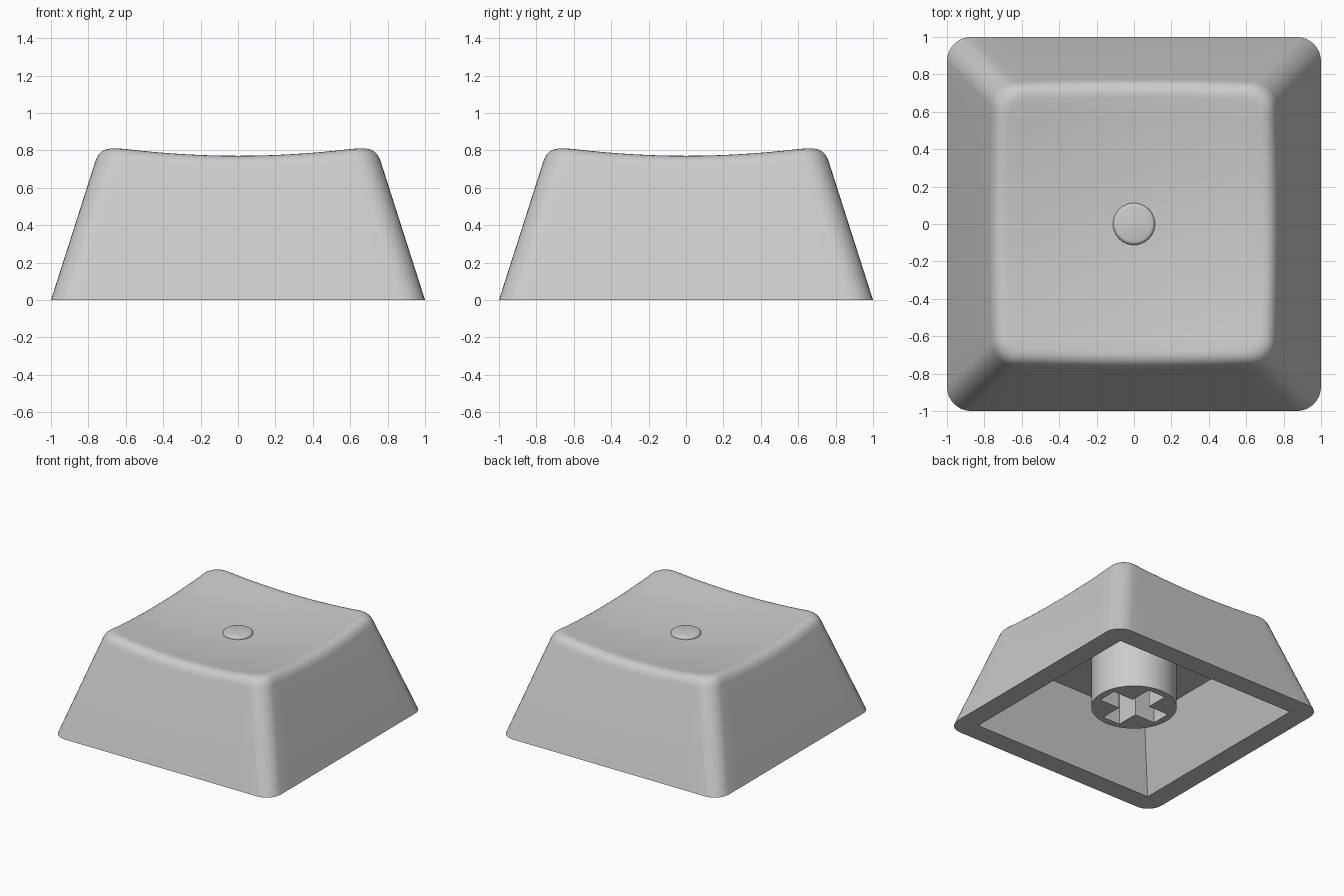
import bpy, bmesh, math
from mathutils import Vector

if "Cube" in bpy.data.objects:
    bpy.data.objects.remove(bpy.data.objects["Cube"])

grey = bpy.data.materials.new("light grey plastic")
grey.diffuse_color = (0.6, 0.6, 0.6, 1)
grey.use_nodes = True
grey.node_tree.nodes["Principled BSDF"].inputs["Base Color"].default_value = grey.diffuse_color

ARC, STRAIGHT = 8, 14          # steps per corner and per straight side
CORNER = 0.13                  # corner radius in plan
CEILING = 0.52                 # height of the cavity ceiling


def finish(bm, name, angle=30):
    bmesh.ops.remove_doubles(bm, verts=bm.verts, dist=1e-5)
    bmesh.ops.recalc_face_normals(bm, faces=bm.faces)
    me = bpy.data.meshes.new(name)
    bm.to_mesh(me)
    bm.free()
    ob = bpy.data.objects.new(name, me)
    bpy.context.collection.objects.link(ob)
    me.materials.append(grey)
    bpy.ops.object.select_all(action='DESELECT')
    ob.select_set(True)
    bpy.context.view_layer.objects.active = ob
    if angle:
        bpy.ops.object.shade_smooth_by_angle(angle=math.radians(angle))
    return ob


def rounded_square(h, r):
    """Plan outline with half width h and corner radius r."""
    pts = []
    for q in range(4):
        turn = lambda x, y, c=(1, 0, -1, 0)[q], s=(0, 1, 0, -1)[q]: (c*x - s*y, s*x + c*y)
        for i in range(ARC + 1):
            a = math.pi / 2 * i / ARC
            pts.append(turn(h - r + r * math.cos(a), h - r + r * math.sin(a)))
        for i in range(1, STRAIGHT):
            pts.append(turn((h - r) * (1 - 2 * i / STRAIGHT), h))
    return pts


def half(z):                   # sloped outer wall
    return 1 - 0.32 * z


def dish(x, y):                # scooped top
    return 0.722 + 0.105 * (x * x + y * y)


def loft(bm, rings):
    loops = [[bm.verts.new(p) for p in ring] for ring in rings]
    for a, b in zip(loops, loops[1:]):
        for i in range(len(a)):
            j = (i + 1) % len(a)
            bm.faces.new((a[i], a[j], b[j], b[i]))
    return loops


# Keycap shell: cavity, flat rim, sloped walls, rolled edge and dished top
N = 4 * (ARC + STRAIGHT)
curves = []
for i in range(N):
    z = 0.78
    for _ in range(8):
        z = dish(*rounded_square(half(z), CORNER)[i])
    wall = Vector((*rounded_square(half(z - 0.075), CORNER)[i], z - 0.075))
    edge = Vector((*rounded_square(half(z), CORNER)[i], z))
    inner = rounded_square(half(z) - 0.075, CORNER - 0.05)[i]
    top = Vector((*inner, dish(*inner)))
    curve = [wall * (1-t)**2 + edge * 2*t*(1-t) + top * t*t for t in [k / 7 for k in range(8)]]
    for k in range(9, 0, -1):  # dished surface shrinking to the middle
        x, y = top.x * k / 10, top.y * k / 10
        curve.append(Vector((x, y, dish(x, y))))
    curves.append(curve)

rings = [[(x, y, CEILING) for x, y in rounded_square(0.64, 0)],
         [(x, y, 0) for x, y in rounded_square(0.833, 0)],
         [(x, y, 0) for x, y in rounded_square(1, CORNER)]]
rings += [list(r) for r in zip(*curves)]
bm = bmesh.new()
loops = loft(bm, rings)
centre = bm.verts.new((0, 0, dish(0, 0)))
for i in range(N):
    bm.faces.new((loops[-1][i], loops[-1][(i + 1) % N], centre))
bmesh.ops.remove_doubles(bm, verts=bm.verts, dist=1e-5)
bm.edges.ensure_lookup_table()
ceiling = [e for e in bm.edges if e.is_boundary]
bmesh.ops.holes_fill(bm, edges=ceiling, sides=0)
finish(bm, "keycap_shell")

# Small raised button in the middle of the dish
bm = bmesh.new()
profile = [(0.112, 0.70), (0.112, 0.73), (0.109, 0.738), (0.102, 0.744), (0.092, 0.747)]
loops = loft(bm, [[(r * math.cos(a), r * math.sin(a), z)
                   for a in [math.tau * k / 48 for k in range(48)]] for r, z in profile])
bm.faces.new(loops[-1])
bm.faces.new(loops[0])
finish(bm, "centre_button", 40)

# Stem under the ceiling with a cross-shaped socket
bm = bmesh.new()
bmesh.ops.create_cone(bm, cap_ends=True, segments=64, radius1=0.322, radius2=0.322, depth=0.45)
bmesh.ops.translate(bm, verts=bm.verts, vec=(0, 0, 0.325))
stem = finish(bm, "stem", 0)

A, W = 0.265, 0.08
cross = [(A, -W), (A, W), (W, W), (W, A), (-W, A), (-W, W),
         (-A, W), (-A, -W), (-W, -W), (-W, -A), (W, -A), (W, -W)]
bm = bmesh.new()
loops = loft(bm, [[(x, y, z) for x, y in cross] for z in (0.0, 0.5)])
bm.faces.new(loops[0])
bm.faces.new(loops[1])
cutter = finish(bm, "socket_cutter", 0)
cutter.hide_render = True
cutter.hide_set(True)

cut = stem.modifiers.new("socket", 'BOOLEAN')
cut.operation = 'DIFFERENCE'
cut.solver = 'EXACT'
cut.object = cutter
bpy.ops.object.select_all(action='DESELECT')
stem.select_set(True)
bpy.context.view_layer.objects.active = stem
bpy.ops.object.modifier_apply(modifier=cut.name)
bpy.ops.object.shade_smooth_by_angle(angle=math.radians(30))
bpy.data.objects.remove(cutter)
